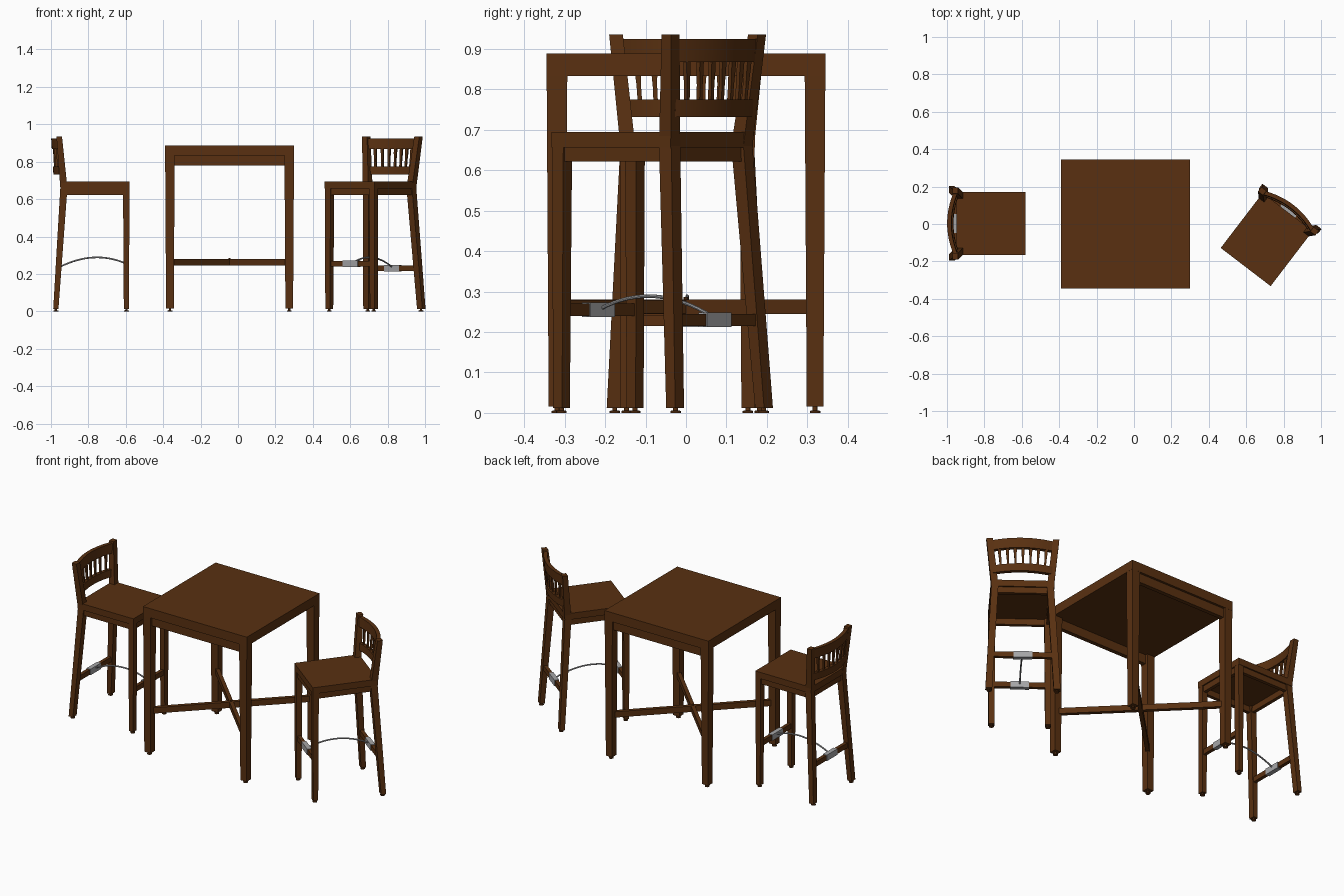
import bpy, bmesh, math
from mathutils import Matrix, Vector

if "Cube" in bpy.data.objects:
    bpy.data.objects.remove(bpy.data.objects["Cube"])


def material(name, col):
    m = bpy.data.materials.new(name)
    m.diffuse_color = (*col, 1)
    m.use_nodes = True
    m.node_tree.nodes["Principled BSDF"].inputs["Base Color"].default_value = m.diffuse_color
    return m


WOOD = material("dark brown wood", (0.1, 0.03, 0.0055))
METAL = material("grey metal", (0.38, 0.38, 0.39))


def loft(name, rings, mat, place=Matrix(), smooth=False):
    """Skin a closed solid through a list of equal-length point rings."""
    bm = bmesh.new()
    vs = [[bm.verts.new(p) for p in r] for r in rings]
    n = len(rings[0])
    for a, b in zip(vs, vs[1:]):
        for i in range(n):
            j = (i + 1) % n
            bm.faces.new((a[i], a[j], b[j], b[i]))
    bm.faces.new(vs[0][::-1])
    bm.faces.new(vs[-1])
    bmesh.ops.recalc_face_normals(bm, faces=bm.faces[:])
    for f in bm.faces:
        f.smooth = smooth and len(f.verts) == 4
    me = bpy.data.meshes.new(name)
    bm.to_mesh(me)
    bm.free()
    me.materials.append(mat)
    ob = bpy.data.objects.new(name, me)
    ob.matrix_world = place
    bpy.context.collection.objects.link(ob)
    return ob


def rect(x, y, z, wx, wy):
    return [(x + sx * wx / 2, y + sy * wy / 2, z)
            for sx, sy in ((-1, -1), (1, -1), (1, 1), (-1, 1))]


def box(name, x, y, z, mat=WOOD, place=Matrix()):
    c = ((x[0] + x[1]) / 2, (y[0] + y[1]) / 2)
    return loft(name, [rect(*c, h, x[1] - x[0], y[1] - y[0]) for h in z], mat, place)


def leg(name, sections, place):
    return loft(name, [rect(*s) for s in sections], WOOD, place)


def foot(name, x, y, top, place):
    # levelling foot: flat disc with a thin stem
    prof = [(0.013, 0), (0.013, 0.005), (0.006, 0.006), (0.006, top + 0.005)]
    loft(name, [[(x + r * math.cos(i * math.pi / 6), y + r * math.sin(i * math.pi / 6), z)
                 for i in range(12)] for r, z in prof], WOOD, place)


# ---------------------------------------------------------------- table
T = Matrix.Translation((-0.045, 0, 0))
H = 0.345
box("table_top", (-H, H), (-H, H), (0.833, 0.888), WOOD, T)
for sy in (-1, 1):
    box("table_apron", (-0.3, 0.3), (sy * 0.32 - 0.012, sy * 0.32 + 0.012), (0.78, 0.833), WOOD, T)
    for sx in (-1, 1):
        leg("table_leg", [(sx * 0.319, sy * 0.319, 0.016, 0.041, 0.041),
                          (sx * 0.319, sy * 0.319, 0.833, 0.051, 0.051)], T)
        foot("table_foot", sx * 0.319, sy * 0.319, 0.016, T)
for k, s in enumerate((1, -1)):
    box("cross_stretcher", (-0.44, 0.44), (-0.011, 0.011), (0.245 + k * 0.0005, 0.28 - k * 0.0005),
        WOOD, T @ Matrix.Rotation(s * math.pi / 4, 4, 'Z'))
loft("cross_knob", [[(0.006 * math.cos(i * math.pi / 4), 0.006 * math.sin(i * math.pi / 4), z)
                     for i in range(8)] for z in (0.27, 0.286)], WOOD, T)


# ---------------------------------------------------------------- chairs
def back_x(y, z):
    """Centre line of the curved, leaning backrest."""
    lean = -0.362 - 0.012 * (z - 0.73) / 0.195
    return lean - 0.034 * (1 - (y / 0.165) ** 2)


def rail(name, z0, z1, half, t, P):
    rings = []
    for i in range(17):
        y = half * (i / 8 - 1)
        a, b = back_x(y, z0), back_x(y, z1)
        rings.append([(a - t, y, z0), (a + t, y, z0), (b + t, y, z1), (b - t, y, z1)])
    loft(name, rings, WOOD, P, True)
    bpy.context.view_layer.objects.active = bpy.context.collection.objects[-1]


def chair(P):
    # origin: middle of the seat's front edge, facing +x
    box("seat", (-0.37, 0), (-0.168, 0.168), (0.656, 0.694), WOOD, P)
    for s in (-1, 1):
        leg("front_leg", [(-0.0165, s * 0.15, 0.012, 0.028, 0.032),
                          (-0.0175, s * 0.148, 0.656, 0.034, 0.036)], P)
        leg("back_leg_and_post", [(-0.394, s * 0.181, 0.012, 0.028, 0.036),
                                  (-0.351, s * 0.147, 0.66, 0.038, 0.037),
                                  (-0.376, s * 0.176, 0.935, 0.03, 0.034)], P)
        foot("front_foot", -0.0165, s * 0.15, 0.012, P)
        foot("back_foot", -0.394, s * 0.179, 0.012, P)
        box("side_apron", (-0.345, -0.02), (s * 0.15 - 0.01, s * 0.15 + 0.01), (0.621, 0.656), WOOD, P)
    box("front_apron", (-0.027, -0.007), (-0.145, 0.145), (0.621, 0.656), WOOD, P)
    box("back_apron", (-0.362, -0.342), (-0.145, 0.145), (0.621, 0.656), WOOD, P)

    # backrest: two curved rails and seven slats
    rail("top_rail", 0.868, 0.925, 0.168, 0.011, P)
    rail("lower_rail", 0.732, 0.775, 0.158, 0.011, P)
    for i in range(-3, 4):
        y = i * 0.039
        leg("back_slat", [(back_x(y, z), y * (1 + (z - 0.77) * 0.6), z, 0.01, w)
                          for z, w in ((0.77, 0.011), (0.81, 0.011), (0.85, 0.016), (0.875, 0.016))], P)

    # foot rails with metal sleeves
    for nm, x, z, hw in (("front", -0.0175, 0.255, 0.142), ("back", -0.38, 0.23, 0.16)):
        box(nm + "_stretcher", (x - 0.01, x + 0.01), (-hw, hw), (z - 0.015, z + 0.015), WOOD, P)
        box(nm + "_metal_sleeve", (x - 0.013, x + 0.013), (-0.05, 0.05), (z - 0.018, z + 0.018), METAL, P)

    # arched metal rod between the sleeves
    a, b, c = Vector((-0.372, 0, 0.238)), Vector((-0.19, 0, 0.328)), Vector((-0.025, 0, 0.258))
    rings = []
    for i in range(17):
        t = i / 16
        p = a * (1 - t) ** 2 + b * (2 * t * (1 - t)) + c * t * t
        d = ((b - a) * (1 - t) + (c - b) * t).normalized()
        n = Vector((-d.z, 0, d.x))
        rings.append([p + 0.0045 * (n * math.cos(k * math.pi / 4) + Vector((0, 1, 0)) * math.sin(k * math.pi / 4))
                      for k in range(8)])
    loft("metal_rod", rings, METAL, P, True)


chair(Matrix.Translation((-0.58, 0.003, 0)))
chair(Matrix.Translation((0.597, -0.23, 0)) @ Matrix.Rotation(math.radians(232.6), 4, 'Z'))

# keep sharp edges on the smooth parts
for ob in bpy.data.objects:
    ob.select_set("rail" in ob.name or "rod" in ob.name)
bpy.ops.object.shade_smooth_by_angle(angle=math.radians(30))
